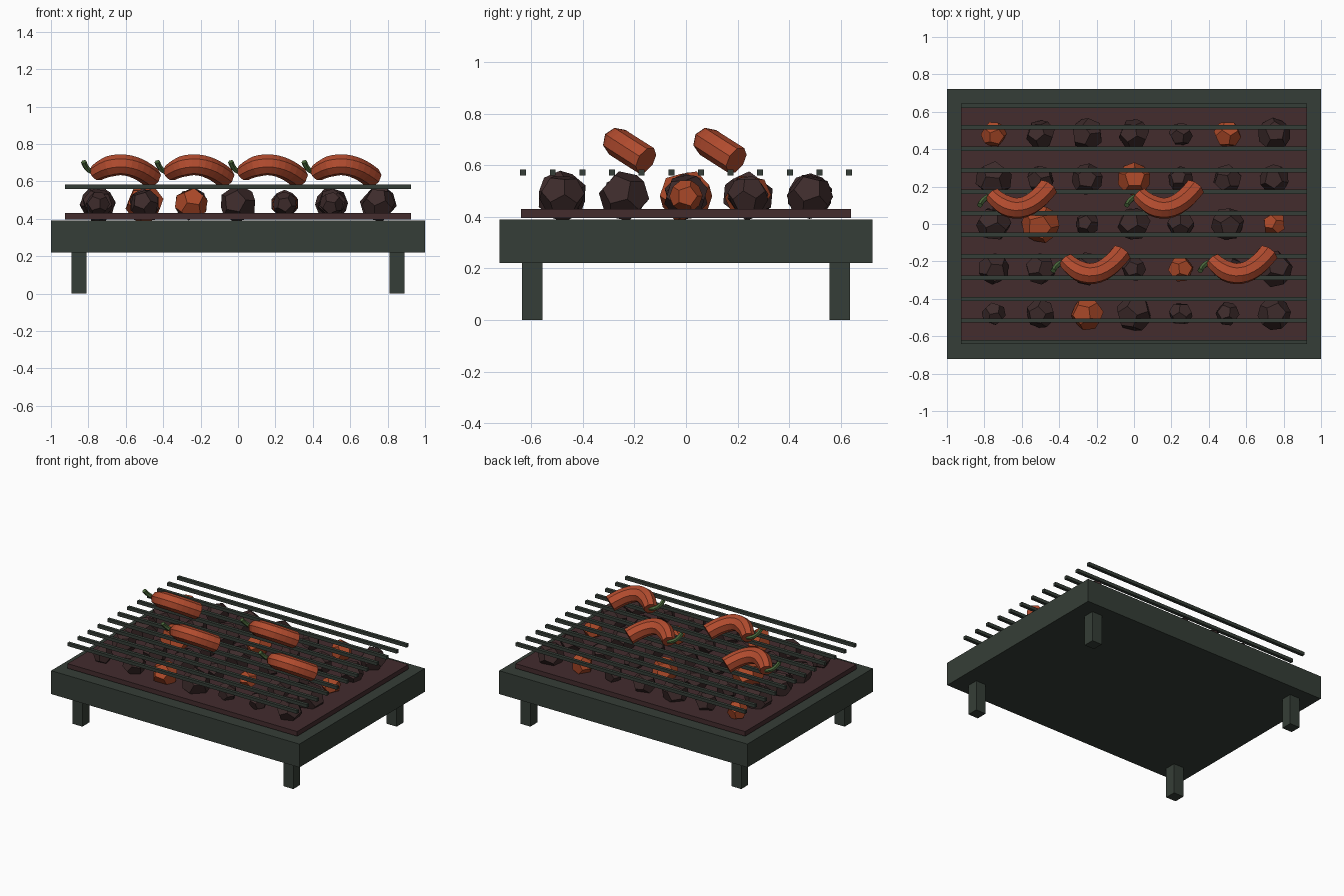
import bpy, bmesh, math, random
from mathutils import Vector, Euler

random.seed(4)
if "Cube" in bpy.data.objects:
    bpy.data.objects.remove(bpy.data.objects["Cube"])


def material(name, rgb):
    m = bpy.data.materials.new(name)
    m.use_nodes = True
    m.diffuse_color = (*rgb, 1)
    m.node_tree.nodes["Principled BSDF"].inputs["Base Color"].default_value = (*rgb, 1)
    return m


IRON = material("dark_green_iron", (0.036, 0.048, 0.038))
ASH = material("brown_ash", (0.056, 0.025, 0.027))
COAL = material("dark_coal", (0.047, 0.024, 0.024))
EMBER = material("glowing_ember", (0.42, 0.068, 0.022))
PEPPER = material("red_pepper", (0.45, 0.072, 0.028))
STEM = material("green_stem", (0.07, 0.14, 0.045))


def finish(bm, name, mat):
    bmesh.ops.recalc_face_normals(bm, faces=bm.faces)
    me = bpy.data.meshes.new(name)
    bm.to_mesh(me)
    bm.free()
    me.materials.append(mat)
    ob = bpy.data.objects.new(name, me)
    bpy.context.collection.objects.link(ob)
    return ob


def box(name, center, size, mat):
    bm = bmesh.new()
    bmesh.ops.create_cube(bm, size=1)
    bmesh.ops.scale(bm, vec=size, verts=bm.verts)
    bmesh.ops.translate(bm, vec=center, verts=bm.verts)
    return finish(bm, name, mat)


def tube(name, a, mid, b, radius, mat, sides=8, steps=12, start=1.0, ref=Vector((0, 0, 1))):
    """Sweep a round section along a curve passing through a, mid and b."""
    a, mid, b = Vector(a), Vector(mid), Vector(b)
    c = 2 * mid - (a + b) / 2
    bm, rings = bmesh.new(), []
    for i in range(steps + 1):
        t = i / steps
        p = (1 - t) ** 2 * a + 2 * t * (1 - t) * c + t * t * b
        d = ((1 - t) * (c - a) + t * (b - c)).normalized()
        u = d.cross(ref).normalized()
        v = d.cross(u)
        r = radius * (start + (1 - start) * min(1, t * 4))
        angles = [2 * math.pi * k / sides for k in range(sides)]
        rings.append([bm.verts.new(p + r * (math.cos(q) * u + math.sin(q) * v)) for q in angles])
    for r0, r1 in zip(rings, rings[1:]):
        for k in range(sides):
            j = (k + 1) % sides
            bm.faces.new((r0[k], r0[j], r1[j], r1[k]))
    bm.faces.new(rings[0])
    bm.faces.new(rings[-1])
    return finish(bm, name, mat)


def lump(name, center, radius, mat):
    """A twelve-sided chunk with pentagon faces, turned at random."""
    g = (1 + 5 ** 0.5) / 2
    pts = [(x, y, z) for x in (-1, 1) for y in (-1, 1) for z in (-1, 1)]
    for s in (-1, 1):
        for t in (-1, 1):
            pts += [(0, s / g, t * g), (s / g, t * g, 0), (t * g, 0, s / g)]
    turn = Euler([random.uniform(0, math.tau) for _ in range(3)]).to_matrix()
    bm = bmesh.new()
    for p in pts:
        bm.verts.new(turn @ Vector(p).normalized() * radius + Vector(center))
    bmesh.ops.convex_hull(bm, input=bm.verts)
    bmesh.ops.dissolve_limit(bm, angle_limit=0.05, verts=bm.verts, edges=bm.edges)
    return finish(bm, name, mat)


# Tray, legs and ash bed
box("tray", (0, 0, 0.305), (2, 1.444, 0.17), IRON)
for x in (-0.85, 0.85):
    for y in (-0.595, 0.595):
        box("leg", (x, y, 0.112), (0.08, 0.08, 0.224), IRON)
box("ash_bed", (0, 0, 0.413), (1.85, 1.28, 0.034), ASH)

# Grill bars
for i in range(12):
    box("grill_bar", (0, -0.631 + i * 0.1148, 0.571), (1.85, 0.023, 0.023), IRON)

# Coals, back row first: radius in hundredths, negative ones glow
rows = [(-7, 8, 9, 8.5, 6.5, -7.5, 9),
        (10, 7.5, 8.5, -9, 7, 8, 8),
        (9.5, -10.5, 6.5, 9, 7.5, 9, -6.5),
        (8.5, 8.5, 9, 6.5, -7, 8, 10),
        (6.5, 8, -9, 10, 6.5, 6.5, 9)]
for j, row in enumerate(rows):
    for i, r in enumerate(row):
        lump("ember" if r < 0 else "coal", (-0.75 + i * 0.25, 0.48 - j * 0.24, 0.48),
             abs(r) / 100, EMBER if r < 0 else COAL)

# Peppers lying tilted on the bars, alternating between two rows
for i in range(4):
    o = Vector((-0.61 + i * 0.393, 0.085 if i % 2 == 0 else -0.265, 0.688))
    left = o + Vector((-0.147, 0.07, -0.043))
    tube("pepper", left, o, o + Vector((0.15, 0.11, -0.07)), 0.057, PEPPER,
         start=0.8, ref=Vector((0, 0.55, 0.83)))
    tube("pepper_stem", left + Vector((0.01, 0, 0)), left + Vector((-0.04, -0.02, 0.015)),
         left + Vector((-0.068, -0.055, 0.06)), 0.015, STEM, sides=6, steps=6,
         ref=Vector((0, 0.8, 0.6)))
